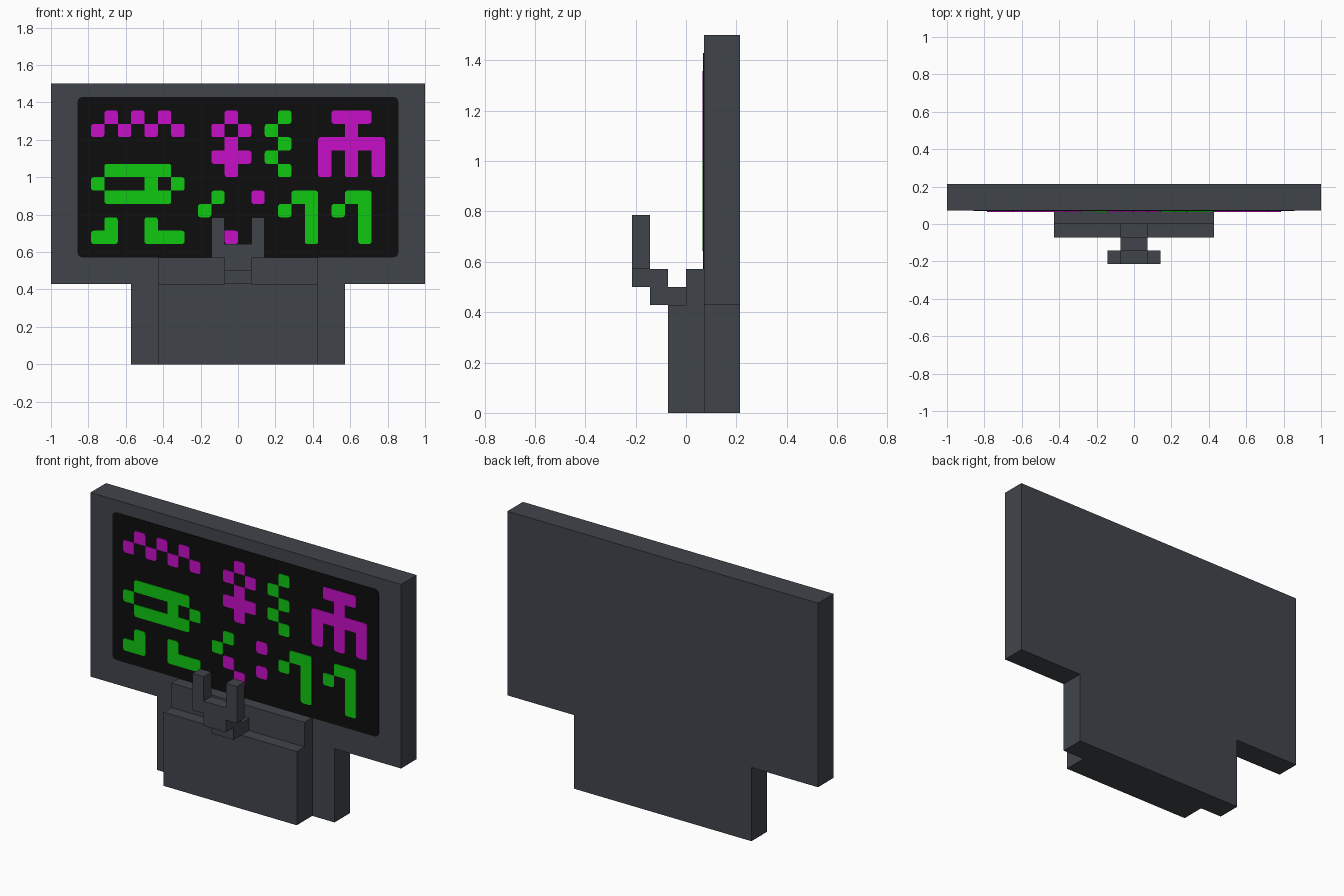
import bpy
import bmesh
import math

U = 1 / 14          # one grid unit of the blocky design
FRONT = 1 * U       # y of the front surface of the back board

cube = bpy.data.objects.get("Cube")
if cube:
    bpy.data.objects.remove(cube, do_unlink=True)


def material(name, srgb):
    lin = [((c / 255 + 0.055) / 1.055) ** 2.4 if c > 10 else c / 255 / 12.92 for c in srgb]
    mat = bpy.data.materials.new(name)
    mat.use_nodes = True
    mat.diffuse_color = (*lin, 1)
    bsdf = next(n for n in mat.node_tree.nodes if n.type == 'BSDF_PRINCIPLED')
    bsdf.inputs["Base Color"].default_value = (*lin, 1)
    return mat


CASING = material("slate grey casing", (64, 69, 75))
BLACK = material("screen black", (13, 13, 13))
GREEN = material("display green", (15, 200, 17))
MAGENTA = material("display magenta", (200, 15, 200))


def finish(name, bm, mat):
    bmesh.ops.recalc_face_normals(bm, faces=bm.faces)
    mesh = bpy.data.meshes.new(name)
    bm.to_mesh(mesh)
    bm.free()
    mesh.materials.append(mat)
    obj = bpy.data.objects.new(name, mesh)
    bpy.context.collection.objects.link(obj)
    return obj


def add_prism(bm, points, axis, start, end):
    """Extrude a closed outline: (x, z) along y, or (y, z) along x."""
    place = (lambda p: (p[0], start, p[1])) if axis == 'Y' else (lambda p: (start, p[0], p[1]))
    face = bm.faces.new([bm.verts.new(place(p)) for p in points])
    new = bmesh.ops.extrude_face_region(bm, geom=[face])["geom"]
    shift = (0, end - start, 0) if axis == 'Y' else (end - start, 0, 0)
    bmesh.ops.translate(bm, vec=shift, verts=[v for v in new if isinstance(v, bmesh.types.BMVert)])


def prism(name, points, axis, start, end, mat=CASING):
    bm = bmesh.new()
    add_prism(bm, [(a * U, b * U) for a, b in points], axis, start * U, end * U)
    return finish(name, bm, mat)


def mirrored(half):
    """Complete a right-hand outline with its left-hand reflection."""
    return half + [(-x, z) for x, z in reversed(half)]


def rounded_rect(x0, z0, x1, z1, radius, keep_sharp=(False,) * 4, steps=3):
    """Corners run counter-clockwise from the lower left."""
    corners = [(x0, z0, 1, 1), (x1, z0, -1, 1), (x1, z1, -1, -1), (x0, z1, 1, -1)]
    points = []
    for i, (x, z, sx, sz) in enumerate(corners):
        if keep_sharp[i]:
            points.append((x, z))
            continue
        for s in range(steps + 1):
            a = math.pi + i * math.pi / 2 + s * math.pi / 2 / steps
            points.append((x + sx * radius + math.cos(a) * radius,
                           z + sz * radius + math.sin(a) * radius))
    return points


# Casing: T-shaped back board, stepped console, stepped arm and forked stand
prism("back_board", mirrored([(8, 0), (8, 6), (14, 6), (14, 21)]), 'Y', 1, 3)
prism("console", [(-1, 0), (1, 0), (1, 8), (0, 8), (0, 6), (-1, 6)], 'X', -6, 6)
prism("fork_arm", [(-2, 6), (0, 6), (0, 7), (-1, 7), (-1, 8), (-2, 8)], 'X', -1, 1)
prism("fork", mirrored([(1, 7), (1, 8), (2, 8), (2, 11), (1, 11), (1, 9)]), 'Y', -3, -2)

# Thin black screen plate
bm = bmesh.new()
add_prism(bm, rounded_rect(-12 * U, 8 * U, 12 * U, 20 * U, 0.025), 'Y', FRONT - 0.003, FRONT)
finish("screen", bm, BLACK)

# Display symbols, one character per grid cell
DISPLAY = [
    "........................",
    "..M.M.M....M...G...MMM..",
    ".M.M.M.M..M.M.G.....M...",
    "...........M...G..MMMMM.",
    "..........MMM.G...M.M.M.",
    "..GGGGG....M...G..M.M.M.",
    ".G...G.G................",
    "..GGGGG...G..M..GG..GG..",
    ".........G.....G.G.G.G..",
    "..G..G....M..M...G...G..",
    ".GG..GGG...M.....G...G..",
    "........................",
]


def build_symbols(name, key, mat):
    bm = bmesh.new()
    lit = {(c, r) for r, row in enumerate(DISPLAY) for c, ch in enumerate(row) if ch == key}
    for c, r in sorted(lit):
        x, z = (c - 12) * U, (19 - r) * U
        # Only free outer corners are rounded
        sharp = [(c + dx, r) in lit or (c, r + dr) in lit or (c + dx, r + dr) in lit
                 for dx, dr in ((-1, 1), (1, 1), (1, -1), (-1, -1))]
        outline = rounded_rect(x, z, x + U, z + U, 0.014, sharp)
        add_prism(bm, outline, 'Y', FRONT - 0.006, FRONT - 0.003)
    finish(name, bm, mat)


build_symbols("green_symbols", 'G', GREEN)
build_symbols("magenta_symbols", 'M', MAGENTA)
